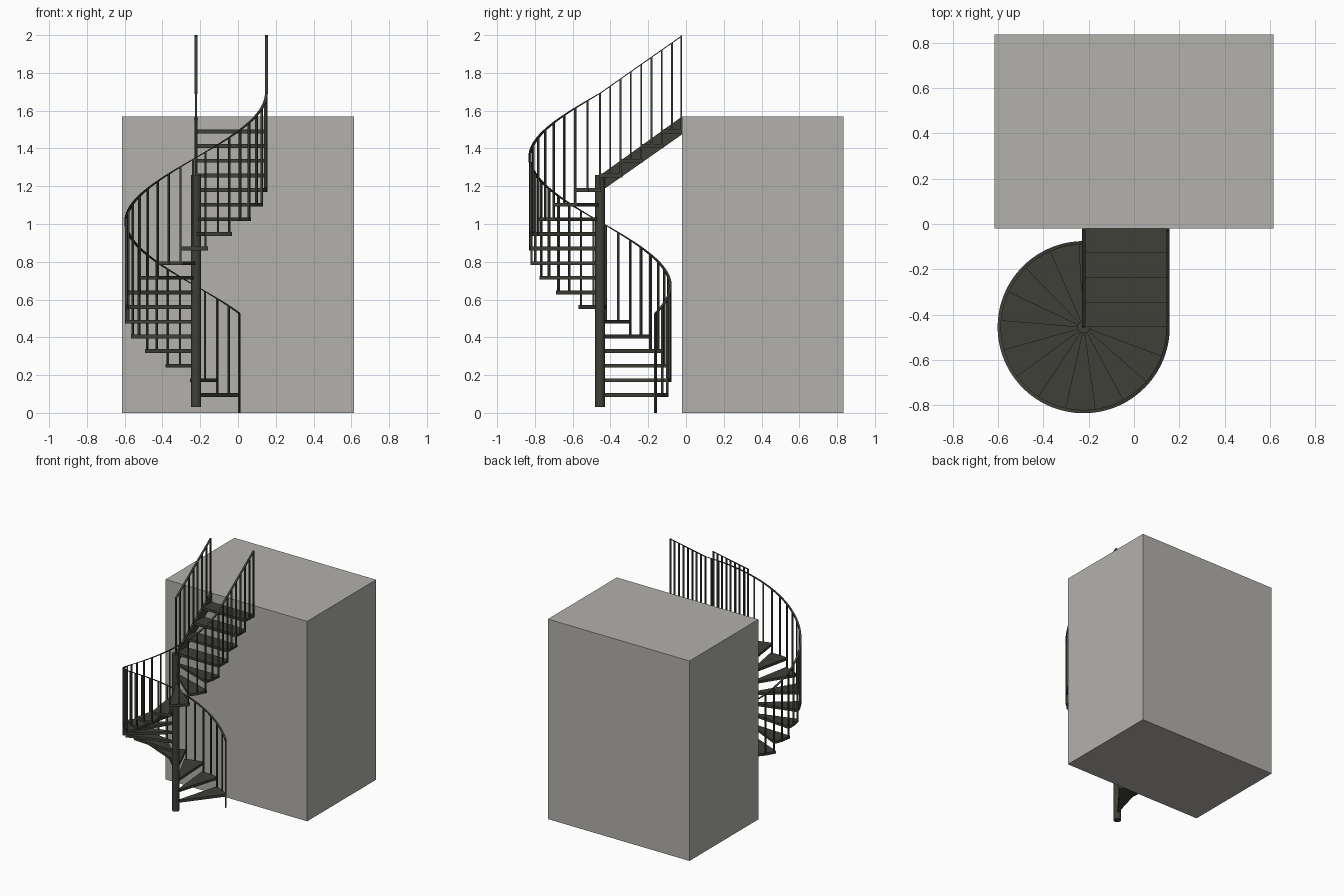
import bpy, bmesh, math
from mathutils import Vector

cube = bpy.data.objects.get("Cube")
if cube:
    bpy.data.objects.remove(cube, do_unlink=True)

CX, CY = -0.222, -0.455              # pole axis
RADIUS, RAIL_R = 0.375, 0.372
START, TURN, STEPS = 52.0, 308.0, 15
RISE, FIRST, HALF = 0.0775, 0.095, 0.01
STEP_ANGLE = TURN / STEPS
FLIGHT_END, FLIGHT_STEPS = -0.02, 4
GOING = (FLIGHT_END - CY) / FLIGHT_STEPS
RAIL_LOW, RAIL_MID, RAIL_TOP = 0.53, 1.695, 2.0


def material(name, color):
    m = bpy.data.materials.new(name)
    m.use_nodes = True
    m.diffuse_color = color
    m.node_tree.nodes["Principled BSDF"].inputs["Base Color"].default_value = color
    return m


STEEL = material("dark_steel", (0.05, 0.05, 0.04, 1))
CONCRETE = material("grey_concrete", (0.45, 0.44, 0.415, 1))


def finish(name, bm, mat):
    bmesh.ops.recalc_face_normals(bm, faces=bm.faces)
    mesh = bpy.data.meshes.new(name)
    bm.to_mesh(mesh)
    bm.free()
    mesh.materials.append(mat)
    obj = bpy.data.objects.new(name, mesh)
    bpy.context.collection.objects.link(obj)
    return obj


def prism(bm, points, offset):
    """Extrude a closed outline along an offset."""
    face = bm.faces.new([bm.verts.new(p) for p in points])
    ext = bmesh.ops.extrude_face_region(bm, geom=[face], use_keep_orig=True)
    verts = [g for g in ext["geom"] if isinstance(g, bmesh.types.BMVert)]
    bmesh.ops.translate(bm, verts=verts, vec=offset)


def box(bm, lo, hi):
    prism(bm, [(lo[0], lo[1], lo[2]), (hi[0], lo[1], lo[2]),
               (hi[0], hi[1], lo[2]), (lo[0], hi[1], lo[2])],
          (0, 0, hi[2] - lo[2]))


def polar(r, deg, z=0.0):
    a = math.radians(deg)
    return Vector((CX + r * math.cos(a), CY + r * math.sin(a), z))


def outward(deg):
    return Vector((math.cos(math.radians(deg)), math.sin(math.radians(deg)), 0))


def sweep_flat_bar(bm, stations, half_width=0.0075, thick=0.006):
    """Flat bar through (top point, sideways direction) stations."""
    rings = []
    down = Vector((0, 0, -thick))
    for p, side in stations:
        s = side * half_width
        rings.append([bm.verts.new(v) for v in (p - s, p + s, p + s + down, p - s + down)])
    for a, b in zip(rings, rings[1:]):
        for i in range(4):
            j = (i + 1) % 4
            bm.faces.new((a[i], a[j], b[j], b[i]))
    bm.faces.new(rings[0])
    bm.faces.new(rings[-1])


def baluster(bm, p, side, bottom):
    """Upright bar, top at p."""
    s = side * 0.0055
    t = Vector((-side.y, side.x, 0)) * 0.0045
    base = Vector((p.x, p.y, bottom))
    prism(bm, [base - s - t, base + s - t, base + s + t, base - s + t],
          (0, 0, p.z - bottom - 0.003))


# Building block
bm = bmesh.new()
box(bm, (-0.615, -0.02, 0), (0.615, 0.835, 1.57))
finish("building_block", bm, CONCRETE)

# Central pole
bpy.ops.mesh.primitive_cylinder_add(vertices=24, radius=0.027, depth=1.23,
                                    location=(CX, CY, 0.645))
pole = bpy.context.object
pole.name = "central_pole"
pole.data.materials.append(STEEL)
bpy.ops.object.shade_smooth_by_angle()

# Spiral treads, each overlapping the next a little
bm = bmesh.new()
for i in range(STEPS):
    a0 = START + i * STEP_ANGLE
    span = STEP_ANGLE + (2 if i < STEPS - 1 else 0)
    z = FIRST + i * RISE - HALF
    outline = [polar(0.02, a0, z)]
    outline += [polar(RADIUS, a0 + span * k / 6, z) for k in range(7)]
    outline.append(polar(0.02, a0 + span, z))
    prism(bm, outline, (0, 0, 2 * HALF))
finish("spiral_treads", bm, STEEL)

# Straight flight treads
bm = bmesh.new()
for i in range(FLIGHT_STEPS):
    z = FIRST + (STEPS + i) * RISE
    y = CY + i * GOING
    back = min(y + GOING + 0.01, FLIGHT_END)
    box(bm, (CX, y, z - HALF), (CX + RADIUS, back, z + HALF))
finish("straight_treads", bm, STEEL)

# Sloped stringer on the pole side
bm = bmesh.new()
prism(bm, [(CX - 0.008, CY, 1.17), (CX - 0.008, FLIGHT_END, 1.475),
           (CX - 0.008, FLIGHT_END, 1.57), (CX - 0.008, CY, 1.258)], (0.016, 0, 0))
finish("stringer", bm, STEEL)

# Outer handrail: helix, then straight slope
EAST = Vector((1, 0, 0))


def helix_point(t):
    return polar(RAIL_R, START + t * TURN, RAIL_LOW + t * (RAIL_MID - RAIL_LOW))


def slope_point(x, t):
    return Vector((x, CY + t * (FLIGHT_END - CY), RAIL_MID + t * (RAIL_TOP - RAIL_MID)))


bm = bmesh.new()
path = [(helix_point(k / 90), outward(START + TURN * k / 90)) for k in range(91)]
path.append((slope_point(CX + RAIL_R, 1), EAST))
sweep_flat_bar(bm, path)
finish("outer_handrail", bm, STEEL)

# Inner handrail over the straight flight
bm = bmesh.new()
sweep_flat_bar(bm, [(slope_point(CX, t), EAST) for t in (0, 1)])
finish("inner_handrail", bm, STEEL)

# Spiral balusters, two per tread, with a first post to the ground
bm = bmesh.new()
count = 2 * STEPS
for k in range(count + 1):
    bottom = 0 if k == 0 else FIRST + (k - 1) // 2 * RISE - HALF
    baluster(bm, helix_point(k / count), outward(START + TURN * k / count), bottom)
finish("spiral_balusters", bm, STEEL)

# Straight balusters on both sides
count = 2 * FLIGHT_STEPS
for name, x, first in (("outer_balusters", CX + RAIL_R, 1), ("inner_balusters", CX, 0)):
    bm = bmesh.new()
    for k in range(first, count + 1):
        step = max(k - 1, 0) // 2
        p = slope_point(x, k / count)
        p.y -= 0.0045 if k == count else 0
        baluster(bm, p, EAST, FIRST + (STEPS + step) * RISE - HALF)
    finish(name, bm, STEEL)
